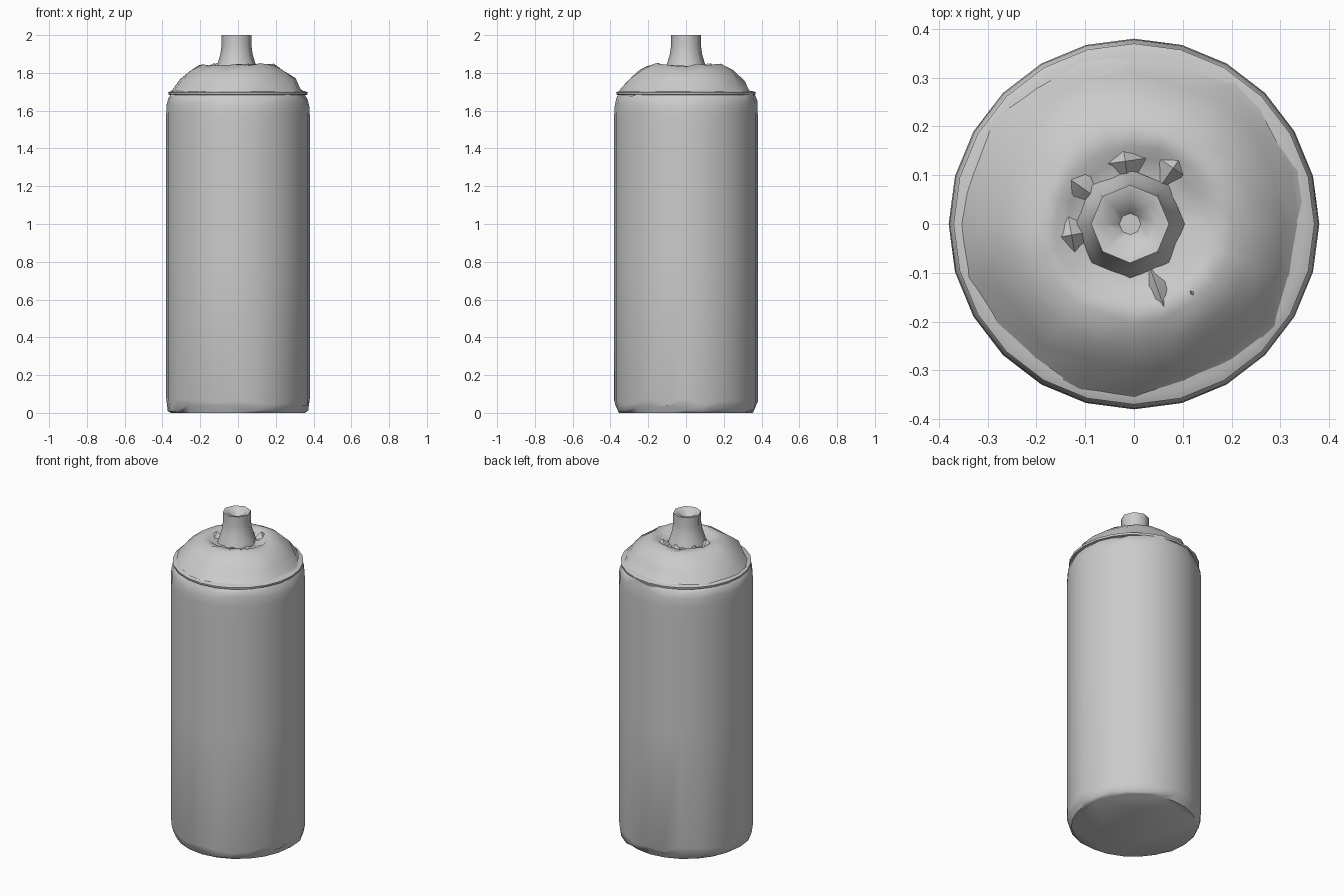
import bpy, bmesh, math, random
from mathutils import Vector

random.seed(4)
cube = bpy.data.objects.get("Cube")
if cube:
    bpy.data.objects.remove(cube)

metal = bpy.data.materials.new("plain grey")
metal.use_nodes = True
GREY = (0.6, 0.6, 0.6, 1)
metal.diffuse_color = GREY
metal.node_tree.nodes["Principled BSDF"].inputs["Base Color"].default_value = GREY


def finish(name, bm, angle=50):
    bmesh.ops.recalc_face_normals(bm, faces=bm.faces)
    mesh = bpy.data.meshes.new(name)
    bm.to_mesh(mesh)
    bm.free()
    mesh.materials.append(metal)
    obj = bpy.data.objects.new(name, mesh)
    bpy.context.collection.objects.link(obj)
    bpy.ops.object.select_all(action="DESELECT")
    obj.select_set(True)
    bpy.context.view_layer.objects.active = obj
    bpy.ops.object.shade_smooth_by_angle(angle=math.radians(angle))
    return obj


def lathe(name, profile, sides, wear=None, centre=(0, 0), angle=50):
    """Spin (radius, height) points; wear(point) may push each vertex."""
    bm = bmesh.new()
    rings = []
    for r, z in profile:
        ring = []
        for i in range(sides):
            a = math.tau * i / sides
            p = Vector((r * math.cos(a) + centre[0], r * math.sin(a) + centre[1], z))
            ring.append(bm.verts.new(wear(p) if wear else p))
        rings.append(ring)
    for low, high in zip(rings, rings[1:]):
        for i in range(sides):
            j = (i + 1) % sides
            bm.faces.new((low[i], low[j], high[j], high[i]))
    bm.faces.new(rings[0])
    bm.faces.new(rings[-1])
    return finish(name, bm, angle)


def body_wear(p):
    """Ragged rims and one vertical dent on the front left."""
    r, a = math.hypot(p.x, p.y), math.atan2(p.y, p.x)
    if 0 < p.z < 0.06:
        p.z += random.uniform(-0.012, 0.03)
    if 1.6 < p.z < 1.69:
        p.z += random.uniform(-0.02, 0.012)
    off = abs(a - math.radians(-52.5))
    if off < 0.08 and 1.36 < p.z < 1.69:
        depth = 0.045 if p.z < 1.6 else 0.025
        p.x *= 1 - depth / r
        p.y *= 1 - depth / r
    return p


def dome_wear(p):
    """Hammered, uneven shoulder."""
    if p.z > 1.71:
        p.z += random.uniform(-0.012, 0.008)
        s = random.uniform(0.96, 1.03)
        p.x *= s
        p.y *= s
    return p


# Can body with rounded foot and shoulder
lathe("can_body", [(0.355, 0), (0.372, 0.015), (0.38, 0.05), (0.38, 0.8),
                   (0.38, 1.33), (0.38, 1.42), (0.38, 1.5), (0.38, 1.58),
                   (0.378, 1.64), (0.368, 1.675), (0.35, 1.69)], 24, body_wear)

# Crimped seam between body and shoulder
lathe("seam_rim", [(0.345, 1.68), (0.368, 1.685), (0.37, 1.697), (0.35, 1.705)], 24)

# Domed shoulder with a shallow valve cup
lathe("shoulder_dome", [(0.36, 1.695), (0.345, 1.715), (0.305, 1.765),
                        (0.255, 1.81), (0.2, 1.843), (0.165, 1.84),
                        (0.135, 1.82), (0.08, 1.815)], 20, dome_wear)

# Spray nozzle with a hollow top
lathe("nozzle", [(0.112, 1.815), (0.1, 1.85), (0.085, 1.9), (0.08, 1.94),
                 (0.08, 2.0), (0.055, 1.995), (0.022, 1.955)], 8, None, (-0.008, 0))


# Bent metal tabs around the valve cup
def tab(name, degrees, inner, outer, width):
    bm = bmesh.new()
    a = math.radians(degrees)
    out = Vector((math.cos(a), math.sin(a), 0))
    side = Vector((-out.y, out.x, 0)) * width
    foot = Vector((0, 0, 1.81))
    crest = Vector((0, 0, 1.853))
    mid = (inner + outer) / 2
    base = [bm.verts.new(q) for q in (out * inner + foot, out * mid + side + foot,
                                      out * outer + foot, out * mid - side + foot)]
    tip = bm.verts.new(out * mid + crest)
    for i in range(4):
        bm.faces.new((base[i], base[(i + 1) % 4], tip))
    bm.faces.new(base)
    finish(name, bm, 60)


for n, (degrees, inner, outer, width) in enumerate([
        (98, 0.08, 0.18, 0.05), (145, 0.08, 0.2, 0.04), (190, 0.08, 0.18, 0.05),
        (55, 0.09, 0.19, 0.04), (290, 0.08, 0.24, 0.035), (310, 0.14, 0.23, 0.03)]):
    tab(f"cup_tab_{n + 1}", degrees, inner, outer, width)
